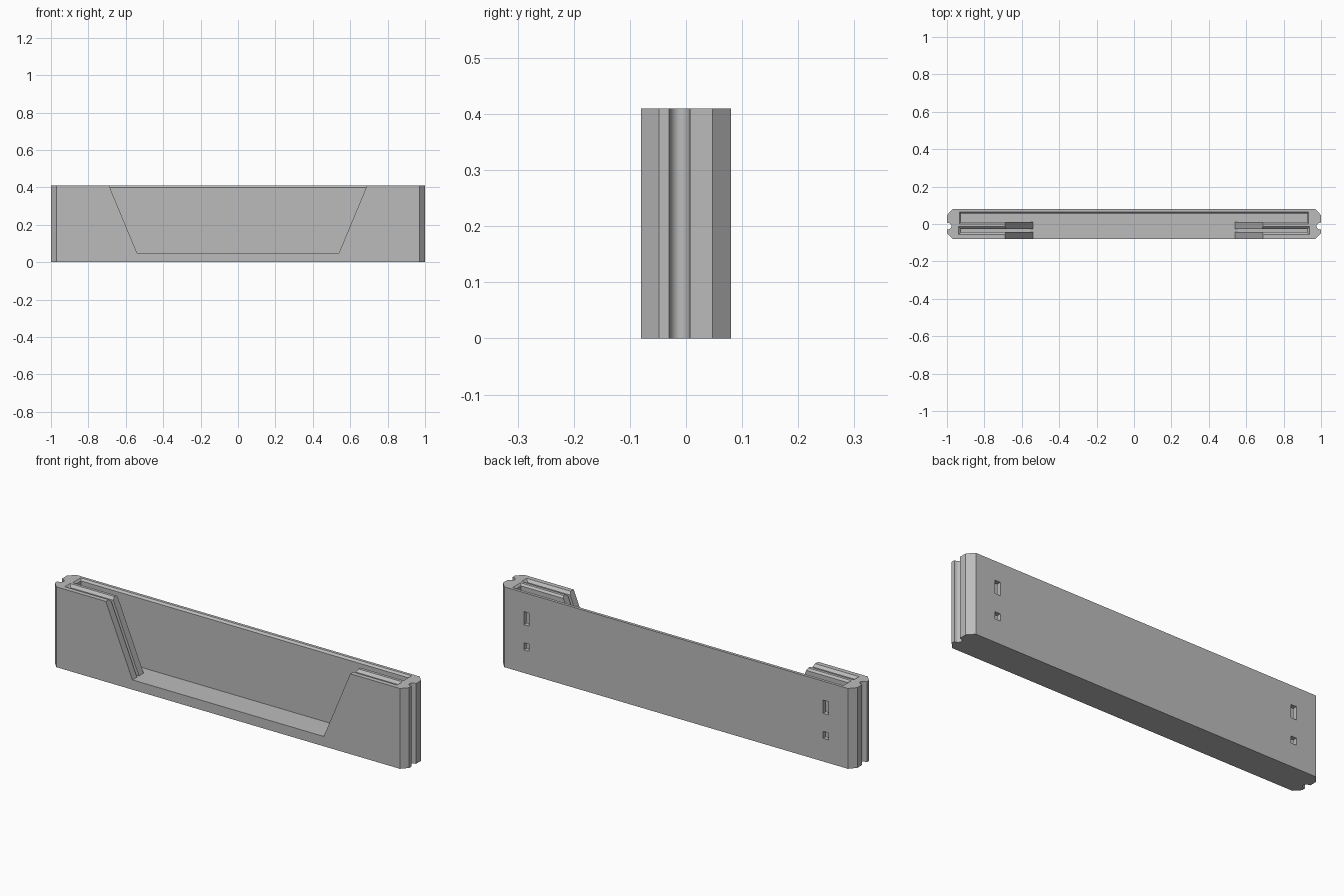
import bpy, bmesh, math

old = bpy.data.objects.get("Cube")
if old:
    bpy.data.objects.remove(old)

H = 0.41       # overall height
FLOOR = 0.05   # floor of the window and the slots

grey = bpy.data.materials.new("plain_grey")
grey.use_nodes = True
colour = (0.5, 0.5, 0.5, 1)
grey.diffuse_color = colour
grey.node_tree.nodes["Principled BSDF"].inputs["Base Color"].default_value = colour


def loft(name, rings):
    """Closed solid through matching rings of points."""
    bm = bmesh.new()
    loops = [[bm.verts.new(p) for p in ring] for ring in rings]
    for a, b in zip(loops, loops[1:]):
        for i in range(len(a)):
            j = (i + 1) % len(a)
            bm.faces.new((a[i], a[j], b[j], b[i]))
    bm.faces.new(loops[0])
    bm.faces.new(loops[-1])
    bmesh.ops.recalc_face_normals(bm, faces=bm.faces)
    mesh = bpy.data.meshes.new(name)
    bm.to_mesh(mesh)
    bm.free()
    mesh.materials.append(grey)
    obj = bpy.data.objects.new(name, mesh)
    bpy.context.collection.objects.link(obj)
    return obj


def rect(x0, x1, y0, y1, z):
    return [(x0, y0, z), (x1, y0, z), (x1, y1, z), (x0, y1, z)]


def cut(target, cutter):
    """Subtract the cutter and delete it."""
    cutter.hide_render = True
    mod = target.modifiers.new("cut", 'BOOLEAN')
    mod.operation = 'DIFFERENCE'
    mod.solver = 'EXACT'
    mod.object = cutter
    bpy.context.view_layer.objects.active = target
    bpy.ops.object.modifier_apply(modifier=mod.name)
    bpy.data.objects.remove(cutter)


# Body outline: chamfered ends, each with a round vertical groove
radius, groove_y = 0.0185, -0.0115
end = [(0.97, -0.08), (1, -0.048)]
for i in range(13):
    a = math.pi * i / 12
    end.append((1 - 1.3 * radius * math.sin(a), groove_y - radius * math.cos(a)))
end += [(1, 0.047), (0.97, 0.08)]
outline = end + [(-x, y) for x, y in reversed(end)]
body = loft("panel_body", [[(x, y, z) for x, y in outline] for z in (0, H)])


# Slots open at the top, with a bevelled lip
def slot(y0, y1, lip, drop):
    e, up = 0.925, 0.02
    cut(body, loft("slot_cutter", [
        rect(-e, e, y0, y1, FLOOR),
        rect(-e, e, y0, y1, H - drop),
        rect(-e - lip, e + lip, y0 - lip, y1 + lip, H),
        rect(-e - lip, e + lip, y0 - lip, y1 + lip, H + up)]))


slot(0.01, 0.056, 0.009, 0.01)
slot(-0.043, -0.027, 0.013, 0.013)

# Wide window through the front wall and the divider
slope = (0.69 - 0.54) / (H - FLOOR)
top = H + 0.05
half = 0.54 + slope * (top - FLOOR)
cut(body, loft("window_cutter", [
    [(-0.54, y, FLOOR), (0.54, y, FLOOR), (half, y, top), (-half, y, top)]
    for y in (-0.12, 0.056)]))

# Latch holes through the back wall
for side in (-1, 1):
    for z0, z1 in ((0.246, 0.313), (0.118, 0.154)):
        x = side * 0.845
        cut(body, loft("hole_cutter", [
            rect(x - 0.015, x + 0.015, 0.03, 0.12, z) for z in (z0, z1)]))

# Smooth the grooves, keep edges sharp
bpy.ops.object.select_all(action='DESELECT')
body.select_set(True)
bpy.context.view_layer.objects.active = body
bpy.ops.object.shade_smooth_by_angle(angle=math.radians(25))
